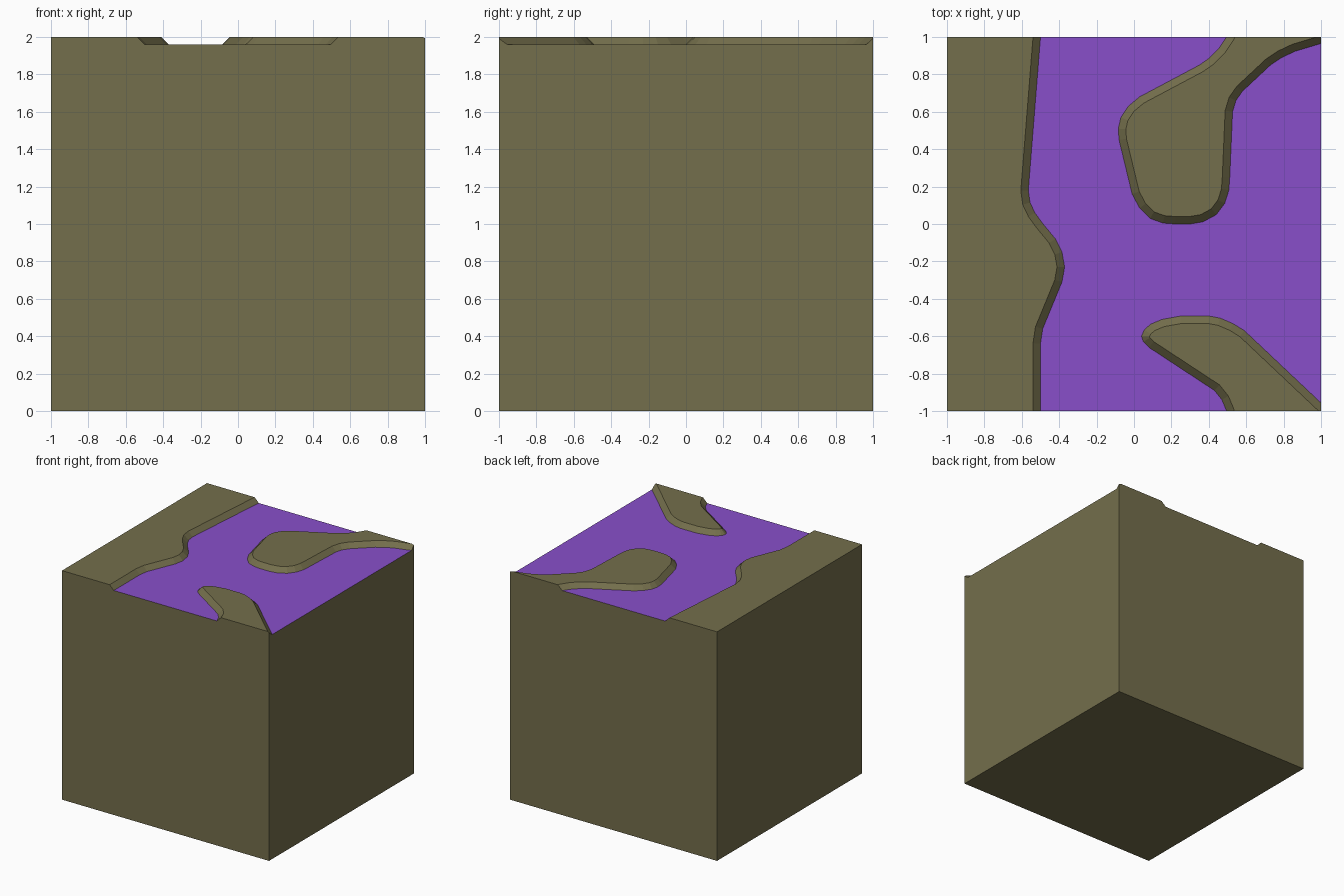
import bpy, bmesh
from mathutils import Vector

if "Cube" in bpy.data.objects:
    bpy.data.objects.remove(bpy.data.objects["Cube"])

FLOOR, TOP, SLOPE = 1.96, 2.0, 0.04


def material(name, rgb):
    m = bpy.data.materials.new(name)
    m.diffuse_color = (*rgb, 1)
    m.use_nodes = True
    m.node_tree.nodes["Principled BSDF"].inputs["Base Color"].default_value = m.diffuse_color
    return m


earth = material("olive earth", (0.174, 0.158, 0.072))
river = material("purple river", (0.25, 0.078, 0.59))


def inset(points, d):
    """Mitred inward offset of a closed outline."""
    p = [Vector(q) for q in points]
    n = len(p)
    area = sum(p[i - 1].x * p[i].y - p[i].x * p[i - 1].y for i in range(n))
    s = 1 if area > 0 else -1
    out = []
    for i in range(n):
        a = (p[i] - p[i - 1]).normalized()
        b = (p[(i + 1) % n] - p[i]).normalized()
        na, nb = Vector((-a.y, a.x)) * s, Vector((-b.y, b.x)) * s
        out.append(p[i] + (na + nb) * d / (1 + na.dot(nb)))
    return out


def make_object(name, bm):
    bmesh.ops.recalc_face_normals(bm, faces=bm.faces)
    me = bpy.data.meshes.new(name)
    bm.to_mesh(me)
    bm.free()
    ob = bpy.data.objects.new(name, me)
    bpy.context.collection.objects.link(ob)
    return ob


def bank(name, outline):
    """Raised ground with a 45 degree edge, running a little below the floor."""
    bm = bmesh.new()
    low = [bm.verts.new((*q, FLOOR - SLOPE)) for q in inset(outline, -SLOPE)]
    high = [bm.verts.new((*q, TOP)) for q in inset(outline, SLOPE)]
    n = len(low)
    bm.faces.new(low)
    bm.faces.new(high)
    for i in range(n):
        j = (i + 1) % n
        bm.faces.new((low[i], low[j], high[j], high[i]))
    return make_object(name, bm)


def box(name, half, z0, z1):
    bm = bmesh.new()
    bmesh.ops.create_cube(bm, size=1)
    for v in bm.verts:
        v.co = (v.co.x * 2 * half, v.co.y * 2 * half, z0 if v.co.z < 0 else z1)
    return make_object(name, bm)


def combine(ob, other, operation):
    mod = ob.modifiers.new("combine", 'BOOLEAN')
    mod.operation, mod.solver, mod.object = operation, 'EXACT', other
    bpy.context.view_layer.update()
    dg = bpy.context.evaluated_depsgraph_get()
    me = bpy.data.meshes.new_from_object(ob.evaluated_get(dg))
    ob.modifiers.clear()
    ob.data = me
    bpy.data.objects.remove(other)


# Shorelines at floor level, running past the block so it can be trimmed
left_shore = [
    (-1.4, 1.4), (-1.4, -1.4), (-0.5, -1.4), (-0.5, -0.64), (-0.488, -0.56),
    (-0.385, -0.31), (-0.371, -0.23), (-0.385, -0.15), (-0.42, -0.08),
    (-0.49, 0.005), (-0.53, 0.06), (-0.556, 0.115), (-0.565, 0.18), (-0.468, 1.4)]
back_shore = [
    (0.6, 1.4), (0.53, 1.07), (0.495, 1.0), (0.455, 0.94), (0.40, 0.885),
    (0.35, 0.85), (0.03, 0.68), (-0.03, 0.63), (-0.07, 0.57), (-0.084, 0.51),
    (-0.08, 0.45), (-0.01, 0.16), (0.03, 0.085), (0.085, 0.03), (0.155, 0.005),
    (0.22, 0.0), (0.30, 0.0), (0.37, 0.012), (0.44, 0.05), (0.485, 0.11),
    (0.507, 0.18), (0.512, 0.25), (0.527, 0.6), (0.545, 0.66), (0.58, 0.71),
    (0.73, 0.85), (0.79, 0.89), (0.86, 0.923), (1.3, 1.055), (1.3, 1.4)]
front_shore = [
    (0.55, -1.4), (0.51, -1.06), (0.495, -1.0), (0.47, -0.94), (0.43, -0.89),
    (0.08, -0.66), (0.05, -0.63), (0.04, -0.6), (0.055, -0.565), (0.09, -0.535),
    (0.15, -0.51), (0.25, -0.492), (0.40, -0.492), (0.46, -0.503),
    (0.53, -0.533), (0.59, -0.57), (1.3, -1.24), (1.3, -1.4)]

# Block with raised banks, trimmed to a clean cube outline
block = box("river_block", 1.5, -0.5, FLOOR)
for name, shore in (("left_bank", left_shore), ("back_bank", back_shore),
                    ("front_bank", front_shore)):
    combine(block, bank(name, shore), 'UNION')
combine(block, box("trim_cube", 1.0, 0.0, 2.5), 'INTERSECT')

# Purple on the flat river floor, earth everywhere else
me = block.data
me.materials.clear()
me.materials.append(earth)
me.materials.append(river)
for f in me.polygons:
    f.use_smooth = False
    f.material_index = int(f.normal.z > 0.95 and abs(f.center.z - FLOOR) < 0.01)
